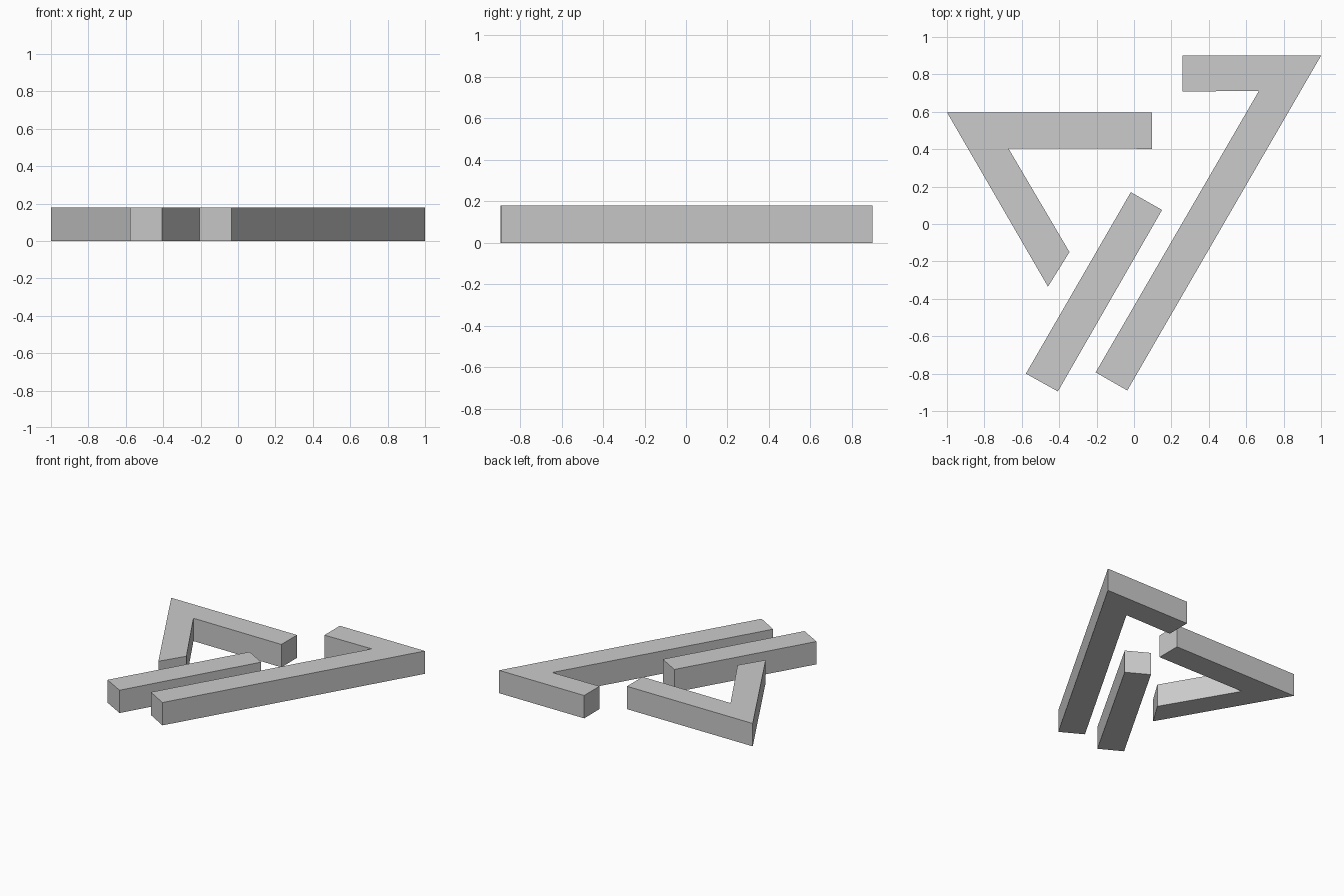
import bpy
import bmesh

cube = bpy.data.objects.get("Cube")
if cube:
    bpy.data.objects.remove(cube, do_unlink=True)

HEIGHT = 0.18

# Single plain grey
grey = bpy.data.materials.new("light_grey")
grey.use_nodes = True
colour = (0.6, 0.6, 0.6, 1)
grey.diffuse_color = colour
for node in grey.node_tree.nodes:
    if node.type == 'BSDF_PRINCIPLED':
        node.inputs["Base Color"].default_value = colour


def slab(name, outline):
    """Extrude a flat outline straight up from the ground."""
    mesh = bpy.data.meshes.new(name)
    bm = bmesh.new()
    base = bm.faces.new([bm.verts.new((x, y, 0)) for x, y in outline])
    top = bmesh.ops.extrude_face_region(bm, geom=[base], use_keep_orig=True)
    raised = [v for v in top["geom"] if isinstance(v, bmesh.types.BMVert)]
    bmesh.ops.translate(bm, verts=raised, vec=(0, 0, HEIGHT))
    bmesh.ops.recalc_face_normals(bm, faces=bm.faces)
    bm.to_mesh(mesh)
    bm.free()
    mesh.materials.append(grey)
    obj = bpy.data.objects.new(name, mesh)
    bpy.context.collection.objects.link(obj)
    return obj


# Bent bar with a pointed corner, on the -x side
slab("short_bent_bar", [(-1, 0.597), (-0.46, -0.335), (-0.345, -0.15),
                        (-0.672, 0.405), (0.097, 0.402), (0.097, 0.597)])

# Straight slanted bar in the middle
slab("straight_bar", [(-0.578, -0.8), (-0.407, -0.895),
                      (0.15, 0.075), (-0.017, 0.17)])

# Long hooked bar on the +x side
slab("long_hooked_bar", [(-0.205, -0.793), (-0.036, -0.89), (1, 0.9),
                         (0.258, 0.9), (0.258, 0.708), (0.668, 0.712)])
